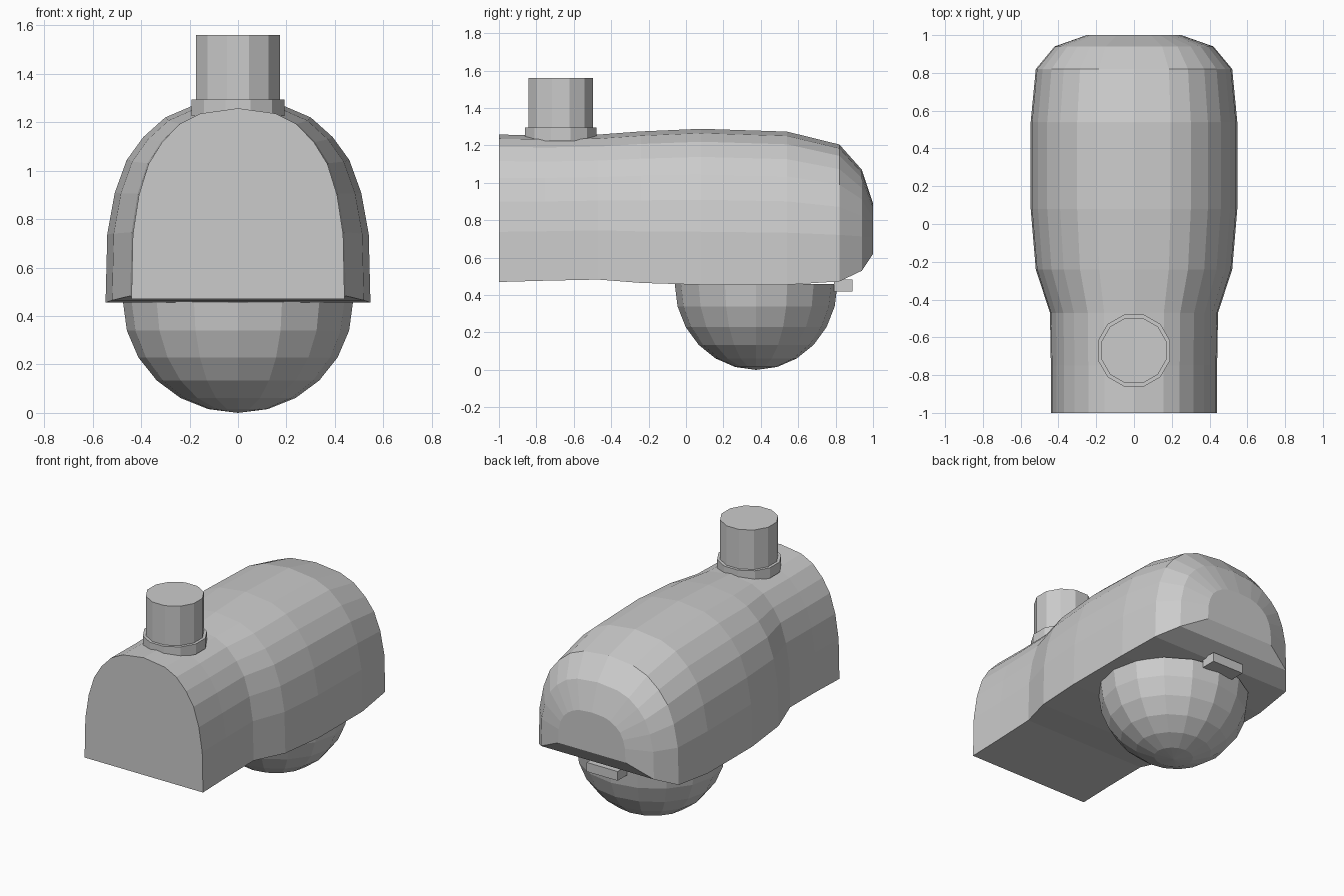
import bpy, bmesh, math

if "Cube" in bpy.data.objects:
    bpy.data.objects.remove(bpy.data.objects["Cube"])

def material(name, v):
    m = bpy.data.materials.new(name)
    m.diffuse_color = (v, v, v, 1)
    m.use_nodes = True
    m.node_tree.nodes["Principled BSDF"].inputs["Base Color"].default_value = m.diffuse_color
    return m

GREY = material("lamp grey", 0.6)

def finish(bm, name):
    bmesh.ops.recalc_face_normals(bm, faces=bm.faces[:])
    me = bpy.data.meshes.new(name)
    bm.to_mesh(me)
    bm.free()
    me.materials.append(GREY)
    ob = bpy.data.objects.new(name, me)
    bpy.context.collection.objects.link(ob)
    return ob

def loft(name, rings):
    """Skin a row of closed rings and cap both ends."""
    bm = bmesh.new()
    vr = [[bm.verts.new(p) for p in r] for r in rings]
    n = len(vr[0])
    for a, b in zip(vr, vr[1:]):
        for i in range(n):
            j = (i + 1) % n
            bm.faces.new((a[i], a[j], b[j], b[i]))
    bm.faces.new(vr[0])
    bm.faces.new(vr[-1])
    return finish(bm, name)

# Lamp housing: one arch profile, scaled along y
half = [(1, 0), (.987, .34), (.93, .545), (.84, .707), (.715, .82),
        (.55, .917), (.355, .972)]
arch = half + [(0, 1)] + [(-x, z) for x, z in reversed(half)]
# y, half width, bottom z, top z
stations = [(-1, .44, .47, 1.258), (-.75, .44, .477, 1.254),
            (-.47, .445, .483, 1.258), (-.24, .52, .465, 1.275),
            (.08, .547, .455, 1.289), (.54, .547, .455, 1.274),
            (.82, .52, .473, 1.205), (.94, .42, .53, 1.07),
            (1, .25, .62, .89)]
loft("lamp_housing", [[(w * x, y, b + (t - b) * z) for x, z in arch]
                      for y, w, b, t in stations])

# Glass bowl: lower half of a low-poly sphere
bm = bmesh.new()
bmesh.ops.create_uvsphere(bm, u_segments=16, v_segments=12, radius=1)
bmesh.ops.delete(bm, geom=[v for v in bm.verts if v.co.z > .01], context='VERTS')
for v in bm.verts:
    v.co = (v.co.x * .475, v.co.y * .435 + .375, v.co.z * .458 + .458)
bmesh.ops.holes_fill(bm, edges=[e for e in bm.edges if e.is_boundary], sides=0)
finish(bm, "lamp_bowl")

# Mounting pipe and its collar
def post(name, r, z0, z1, n=12):
    ang = [(i + .5) * 2 * math.pi / n for i in range(n)]
    loft(name, [[(r * math.cos(a), -.67 + r * math.sin(a), z) for a in ang]
                for z in (z0, z1)])

post("mounting_pipe", .179, 1.2, 1.56)
post("pipe_collar", .198, 1.225, 1.295)

# Latch at the back of the bowl
loft("bowl_latch", [[(-.115, y, .42), (.115, y, .42), (.115, y, .482), (-.115, y, .482)]
                    for y in (.79, .89)])
